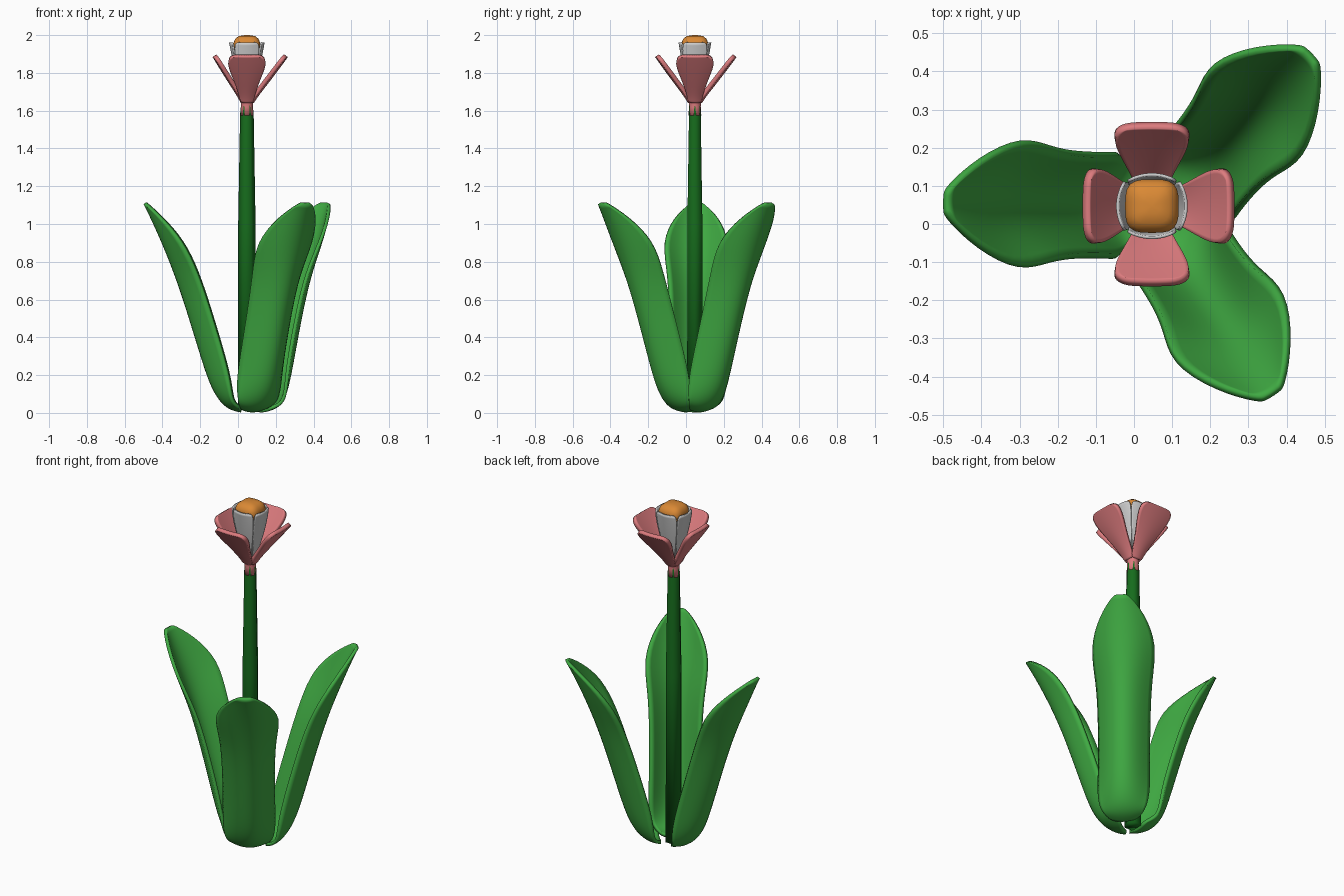
import bpy
from math import cos, sin, pi, radians, hypot

if "Cube" in bpy.data.objects:
    bpy.data.objects.remove(bpy.data.objects["Cube"])

CX = CY = 0.047          # axis of stem and flower


def material(name, rgb):
    m = bpy.data.materials.new(name)
    m.diffuse_color = (*rgb, 1)
    m.use_nodes = True
    m.node_tree.nodes["Principled BSDF"].inputs["Base Color"].default_value = m.diffuse_color
    return m


LEAF = material("leaf_green", (0.05, 0.40, 0.055))
STEM = material("stem_green", (0.008, 0.15, 0.012))
PINK = material("petal_pink", (0.72, 0.20, 0.21))
ORANGE = material("core_orange", (0.7, 0.25, 0.035))


def make(name, verts, faces, mat):
    me = bpy.data.meshes.new(name)
    me.from_pydata(verts, [], faces)
    ob = bpy.data.objects.new(name, me)
    bpy.context.collection.objects.link(ob)
    if mat:
        me.materials.append(mat)
    return ob


def blade(name, rows, angle, mat, thick, stretch=1.0, shift=(0, 0)):
    """Cupped leaf or petal. rows: (distance, z, half width, cup depth).
    shift moves the foot sideways and fades out towards the tip."""
    a = radians(angle)
    us = (-1, -0.55, 0, 0.55, 1)
    verts, faces = [], []
    for i, (d, z, w, c) in enumerate(rows):
        p, n = rows[max(i - 1, 0)], rows[min(i + 1, len(rows) - 1)]
        td, tz = n[0] - p[0], n[1] - p[1]
        L = hypot(td, tz)
        f = 1 - z / rows[-1][1]
        for u in us:
            r = (d - tz / L * c * u * u) * stretch
            h = z + td / L * c * u * u
            s = w * u
            verts.append((CX + shift[0] * f + r * cos(a) - s * sin(a),
                          CY + shift[1] * f + r * sin(a) + s * cos(a), h))
    k = len(us)
    for i in range(len(rows) - 1):
        for j in range(k - 1):
            q = i * k + j
            faces.append((q, q + k, q + k + 1, q + 1))
    ob = make(name, verts, faces, mat)
    ob.data.shade_smooth()
    sub = ob.modifiers.new("smooth", 'SUBSURF')
    sub.levels = sub.render_levels = 2
    sol = ob.modifiers.new("thickness", 'SOLIDIFY')
    sol.thickness = thick
    sol.offset = 0
    return ob


def turned(name, profile, sides, mat, power=2.0):
    """Stacked rings; power above 2 gives a rounded square section."""
    verts, faces = [], []
    for r, z in profile:
        for j in range(sides):
            t = 2 * pi * j / sides
            f = (abs(cos(t)) ** power + abs(sin(t)) ** power) ** (-1 / power)
            verts.append((CX + r * f * cos(t), CY + r * f * sin(t), z))
    for i in range(len(profile) - 1):
        for j in range(sides):
            a, b = i * sides + j, i * sides + (j + 1) % sides
            faces.append((a, b, b + sides, a + sides))
    faces.append(tuple(reversed(range(sides))))
    faces.append(tuple(range(len(verts) - sides, len(verts))))
    ob = make(name, verts, faces, mat)
    ob.data.shade_smooth()
    return ob


# Six-sided stem, its tip hidden inside the flower
turned("stem", [(0.047, 0.015), (0.046, 1.0), (0.036, 1.58), (0.028, 1.66), (0.012, 1.71)], 6, STEM)

# Three trough-shaped leaves
leaf_rows = [
    (0.03, 0.01, 0.07, 0.015), (0.085, 0.018, 0.115, 0.035), (0.14, 0.055, 0.13, 0.08),
    (0.19, 0.13, 0.134, 0.11), (0.235, 0.25, 0.132, 0.125), (0.31, 0.50, 0.132, 0.125),
    (0.375, 0.70, 0.142, 0.125), (0.44, 0.87, 0.175, 0.11), (0.50, 1.02, 0.115, 0.05),
    (0.54, 1.11, 0.036, 0.003)]
for name, ang, st, shift in (("left_leaf", 179, 1.0, (0, 0)),
                             ("back_leaf", 43.5, 1.06, (0.055, 0.0)),
                             ("front_leaf", -57.5, 1.08, (0.012, -0.02))):
    blade(name, leaf_rows, ang, LEAF, 0.018, st, shift)

# Pink flower base
turned("flower_base", [(0.034, 1.575), (0.031, 1.62), (0.033, 1.65), (0.043, 1.68)], 16, PINK)

# Four spreading outer petals and four upright inner petals
outer_rows = [
    (0.028, 1.645, 0.03, 0.008), (0.05, 1.68, 0.038, 0.01), (0.105, 1.75, 0.062, 0.01),
    (0.162, 1.825, 0.096, 0.01), (0.196, 1.872, 0.101, 0.008), (0.208, 1.89, 0.07, 0.003)]
inner_rows = [
    (0.02, 1.66, 0.014, 0.003), (0.055, 1.78, 0.045, 0.008),
    (0.08, 1.9, 0.064, 0.014), (0.092, 1.96, 0.064, 0.02)]
for side, ang, st, st2 in (("right", 0, 1.0, 1.0), ("back", 90, 1.02, 0.92),
                           ("left", 180, 0.83, 1.0), ("front", 270, 0.97, 0.92)):
    blade(side + "_outer_petal", outer_rows, ang, PINK, 0.022, st)
    blade(side + "_inner_petal", inner_rows, ang, None, 0.008, st2)

# Orange rounded-square centre
turned("flower_core", [(0.02, 1.70), (0.055, 1.84), (0.07, 1.93), (0.07, 1.96), (0.062, 1.98),
                       (0.045, 1.994), (0.02, 1.999), (0.005, 2.0)], 32, ORANGE, 3.5)
